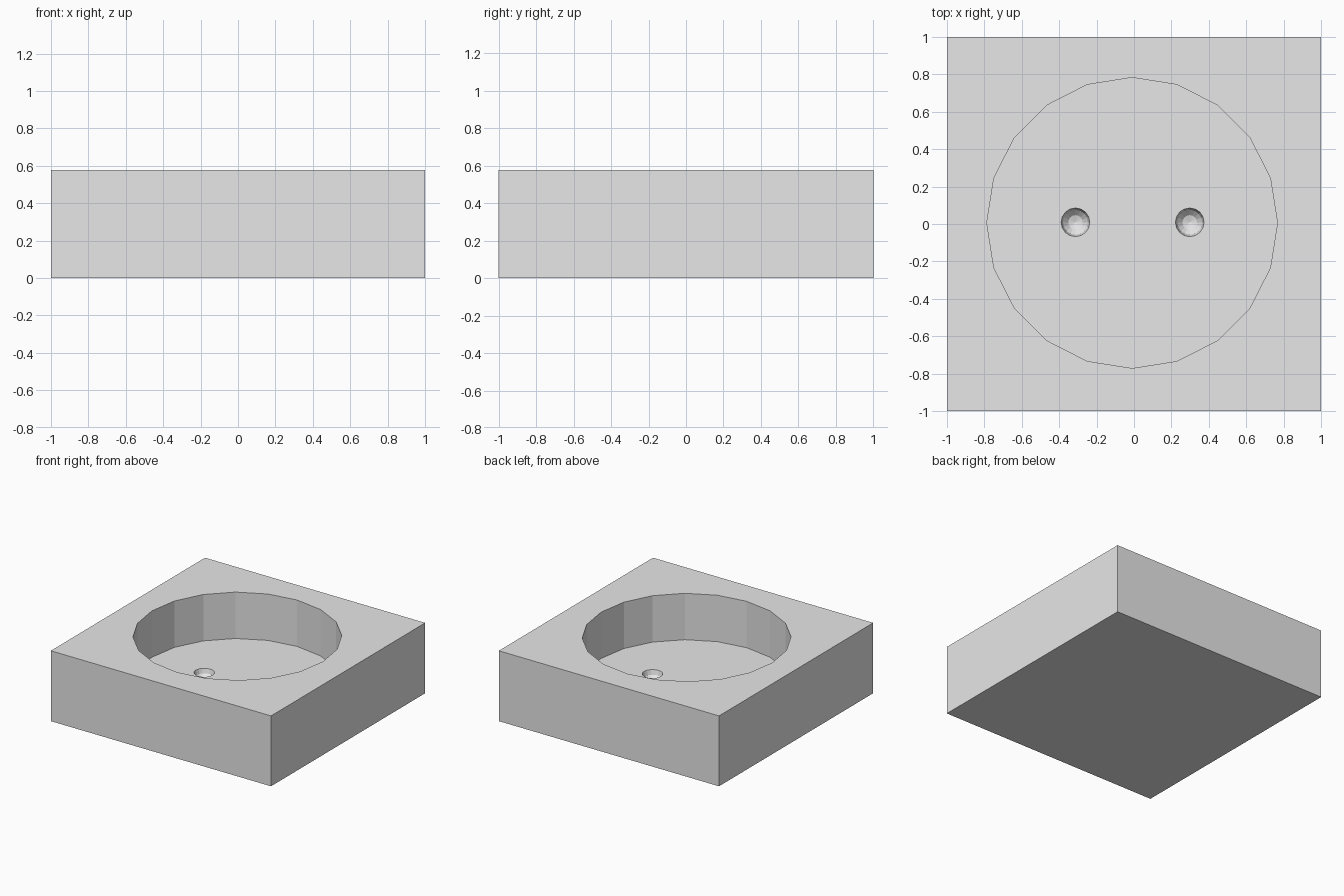
import bpy, math
from mathutils import Matrix

if "Cube" in bpy.data.objects:
    bpy.data.objects.remove(bpy.data.objects["Cube"])

H = 0.578          # block height
FLOOR = 0.197      # recess floor height
CX, CY = -0.01, 0.006

grey = bpy.data.materials.new("light_grey")
grey.diffuse_color = (0.8, 0.8, 0.8, 1)
grey.use_nodes = True
grey.node_tree.nodes["Principled BSDF"].inputs["Base Color"].default_value = grey.diffuse_color

# Square block
bpy.ops.mesh.primitive_cube_add(size=1, location=(0, 0, H / 2))
block = bpy.context.object
block.name = "square_block"
block.scale = (2, 2, H)
bpy.ops.object.transform_apply(location=True, rotation=True, scale=True)
block.data.materials.append(grey)


def cut(cutter):
    """Subtract a cutter from the block and remove it."""
    cutter.data.materials.append(grey)
    cutter.hide_render = True
    bpy.context.view_layer.objects.active = block
    mod = block.modifiers.new("cut", 'BOOLEAN')
    mod.operation = 'DIFFERENCE'
    mod.solver = 'EXACT'
    mod.object = cutter
    bpy.ops.object.modifier_apply(modifier=mod.name)
    bpy.data.objects.remove(cutter)


# Twenty-sided recess
bpy.ops.mesh.primitive_cylinder_add(vertices=20, radius=0.777, depth=1,
                                    location=(CX, CY, FLOOR + 0.5))
cut(bpy.context.object)

# Two small round dimples in the recess floor
for x in (-0.313, 0.298):
    bpy.ops.mesh.primitive_uv_sphere_add(segments=16, ring_count=6, radius=0.077,
                                         location=(x, 0.009, FLOOR + 0.001))
    cut(bpy.context.object)

# Flat faces throughout
for p in block.data.polygons:
    p.use_smooth = False
    p.material_index = 0
